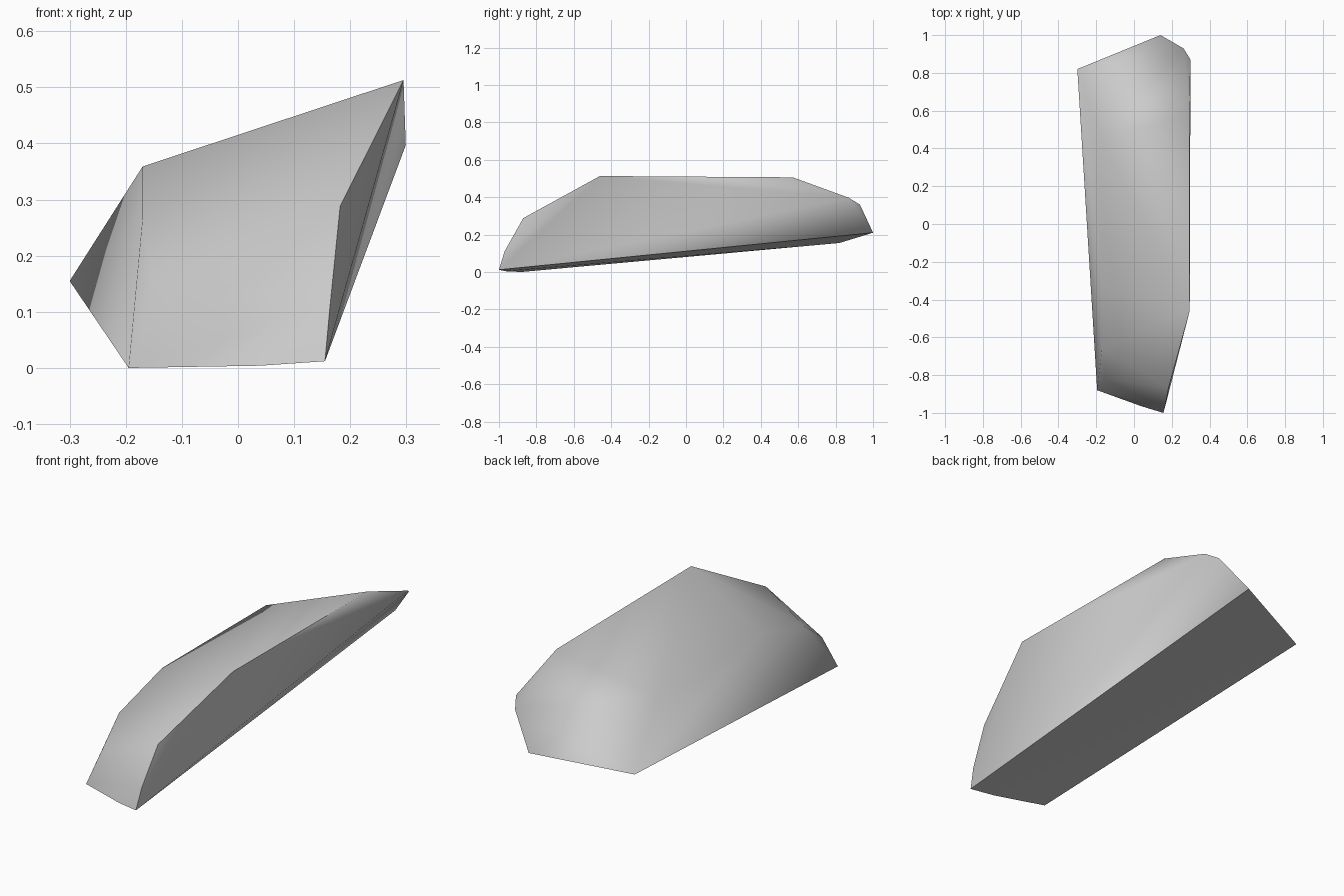
import bpy, bmesh
from math import radians

cube = bpy.data.objects.get("Cube")
if cube:
    bpy.data.objects.remove(cube, do_unlink=True)

# One plain grey stone colour
stone = bpy.data.materials.new("stone_grey")
stone.use_nodes = True
grey = (0.6, 0.6, 0.6, 1)
stone.diffuse_color = grey
stone.node_tree.nodes["Principled BSDF"].inputs["Base Color"].default_value = grey

# Flat tilted underside corners, front to back
base = [(-0.195, -0.88, 0.0), (0.04, -0.965, 0.004), (0.155, -1.0, 0.012),
        (0.14, 1.0, 0.21), (-0.3, 0.82, 0.155)]
# Low ridge along one side
low_ridge = [(-0.152, -0.82, 0.153), (-0.17, -0.664, 0.268),
             (-0.17, -0.336, 0.359), (-0.17, 0.457, 0.359)]
# High ridge along the other side
high_ridge = [(0.164, -0.97, 0.11), (0.182, -0.87, 0.288), (0.295, -0.46, 0.513),
              (0.293, 0.57, 0.506), (0.299, 0.87, 0.397), (0.262, 0.93, 0.36)]

# Chipped boulder: convex skin over the underside and both ridges
bm = bmesh.new()
verts = [bm.verts.new(p) for p in base + low_ridge + high_ridge]
bmesh.ops.convex_hull(bm, input=verts)
bmesh.ops.dissolve_limit(bm, angle_limit=radians(1.5), verts=bm.verts, edges=bm.edges)
bmesh.ops.recalc_face_normals(bm, faces=bm.faces)

# Smooth faces; ridges and underside stay crisp, the worn back end is soft
for face in bm.faces:
    face.smooth = True
for edge in bm.edges:
    underside = any(f.normal.z < -0.8 for f in edge.link_faces)
    worn_back = max(v.co.y for v in edge.verts) > 0.8
    steep = edge.calc_face_angle(0) > radians(40)
    edge.smooth = not (underside or (steep and not worn_back))

mesh = bpy.data.meshes.new("boulder")
bm.to_mesh(mesh)
bm.free()
mesh.materials.append(stone)
boulder = bpy.data.objects.new("boulder", mesh)
bpy.context.collection.objects.link(boulder)
